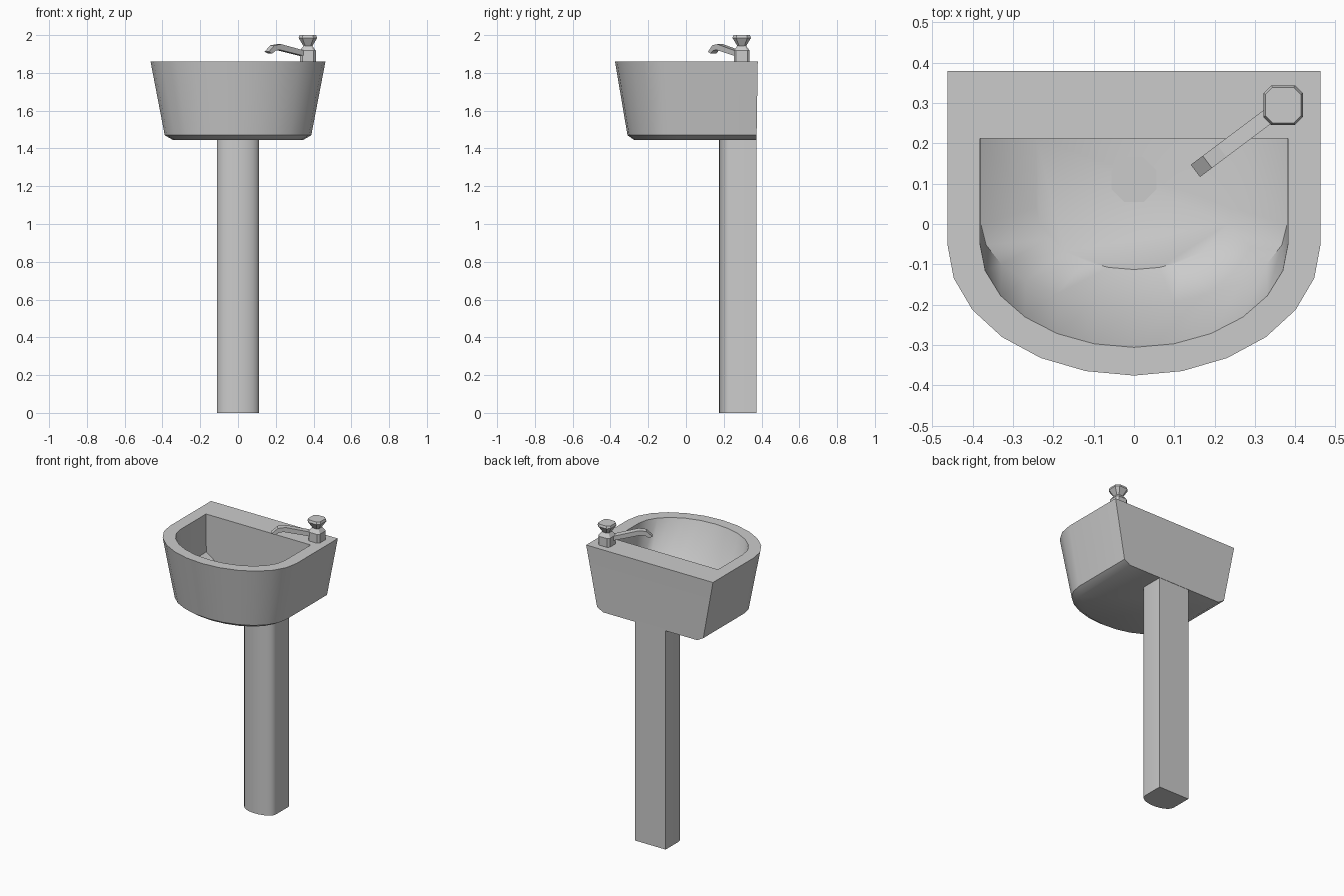
import bpy, bmesh, math
from mathutils import Vector

cube = bpy.data.objects.get("Cube")
if cube:
    bpy.data.objects.remove(cube)

grey = bpy.data.materials.new("grey ceramic")
grey.use_nodes = True
COLOR = (0.6, 0.6, 0.6, 1)
grey.diffuse_color = COLOR
grey.node_tree.nodes["Principled BSDF"].inputs["Base Color"].default_value = COLOR


def loft(name, rings, angle=35):
    """Skin equal-sized rings of points and cap both ends."""
    bm = bmesh.new()
    loops = [[bm.verts.new(p) for p in ring] for ring in rings]
    n = len(loops[0])
    for a, b in zip(loops, loops[1:]):
        for i in range(n):
            j = (i + 1) % n
            bm.faces.new((a[i], a[j], b[j], b[i]))
    bm.faces.new(loops[0][::-1])
    bm.faces.new(loops[-1])
    bmesh.ops.recalc_face_normals(bm, faces=bm.faces)
    mesh = bpy.data.meshes.new(name)
    bm.to_mesh(mesh)
    bm.free()
    mesh.materials.append(grey)
    obj = bpy.data.objects.new(name, mesh)
    bpy.context.collection.objects.link(obj)
    bpy.ops.object.select_all(action='DESELECT')
    obj.select_set(True)
    bpy.context.view_layer.objects.active = obj
    bpy.ops.object.shade_smooth_by_angle(angle=math.radians(angle))
    return obj


def d_ring(half, back, start, front, z, steps=12):
    """Outline with a straight back and sides and a half-ellipse front."""
    pts = [Vector((half, back, z)), Vector((-half, back, z))]
    for i in range(steps + 1):
        t = math.pi * i / steps
        pts.append(Vector((-half * math.cos(t), start - (start - front) * math.sin(t), z)))
    return pts


def cut_square(cx, cy, half, z, cut=0.3):
    """Square outline with cut corners."""
    k = half * (1 - cut)
    pts = [(half, -k), (half, k), (k, half), (-k, half),
           (-half, k), (-half, -k), (-k, -half), (k, -half)]
    return [Vector((cx + x, cy + y, z)) for x, y in pts]


# Basin: outer shell, flat rim and hollow bowl in one skin
RIM = 1.86
loft("basin", [
    d_ring(0.345, 0.374, -0.05, -0.275, 1.445),
    d_ring(0.388, 0.374, -0.05, -0.31, 1.47),
    d_ring(0.463, 0.38, -0.05, -0.376, RIM),
    d_ring(0.382, 0.212, -0.05, -0.306, RIM),
    d_ring(0.38, 0.212, 0.0, -0.2, 1.61),
    d_ring(0.242, 0.212, 0.04, -0.113, 1.515),
], 44)

# Drain plate on the bowl floor
loft("drain", [cut_square(0, 0.11, 0.056, z, 0.586) for z in (1.514, 1.517)])

# Pedestal with a rounded front
loft("pedestal", [d_ring(0.112, 0.372, 0.235, 0.175, z) for z in (0, 1.45)])

# Tap body with a tapered shoulder
TX, TY = 0.37, 0.295
loft("tap_body", [cut_square(TX, TY, h, z) for h, z in
                  ((0.042, RIM), (0.042, 1.918), (0.022, 1.945))], 20)

# Flared tap handle
loft("tap_handle", [cut_square(TX, TY, h, z, 0.4) for h, z in
                    ((0.022, 1.94), (0.049, 1.985), (0.044, 2.0))], 20)

# Spout: a bar that rises from the body and bends down at the outlet
along = Vector((-0.8, -0.6, 0))
side = Vector((0.6, -0.8, 0)) * 0.019
root = Vector((TX, TY, 0))
spout = []
# distance of top, top height, distance of bottom, bottom height
for dt, zt, db, zb in ((0.0, 1.91, 0.0, 1.882), (0.19, 1.952, 0.2, 1.922),
                       (0.235, 1.946, 0.228, 1.918), (0.272, 1.912, 0.25, 1.902)):
    top = root + along * dt + Vector((0, 0, zt))
    low = root + along * db + Vector((0, 0, zb))
    spout.append([top + side, top - side, low - side, low + side])
loft("tap_spout", spout, 20)
